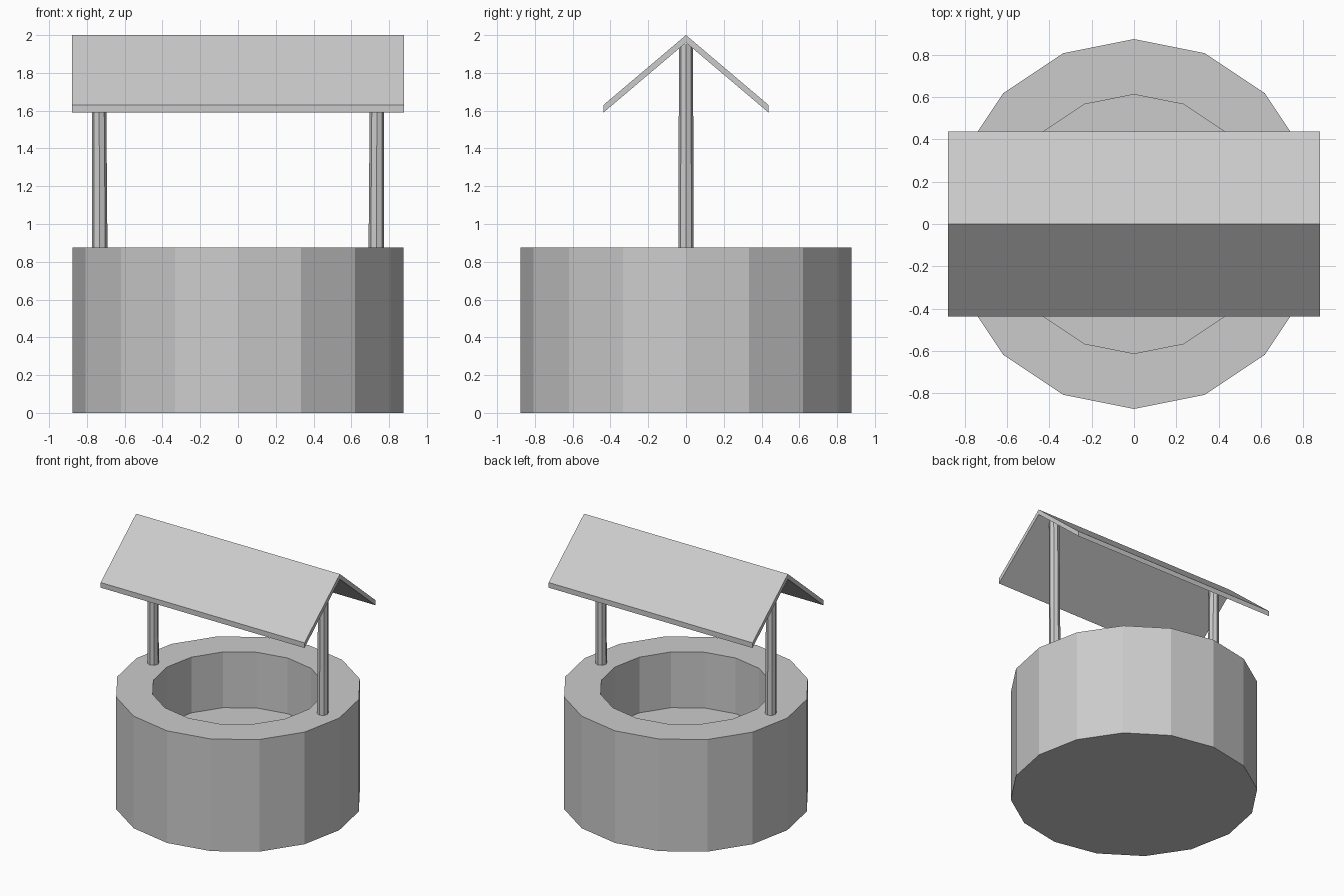
import bpy
import bmesh
from math import cos, sin, pi

cube = bpy.data.objects.get("Cube")
if cube:
    bpy.data.objects.remove(cube, do_unlink=True)

# Single plain grey
grey = bpy.data.materials.new("plain grey")
grey.use_nodes = True
grey.diffuse_color = (0.6, 0.6, 0.6, 1)
grey.node_tree.nodes["Principled BSDF"].inputs["Base Color"].default_value = (0.6, 0.6, 0.6, 1)


def finish(name, bm):
    bmesh.ops.recalc_face_normals(bm, faces=bm.faces)
    mesh = bpy.data.meshes.new(name)
    bm.to_mesh(mesh)
    bm.free()
    mesh.materials.append(grey)
    obj = bpy.data.objects.new(name, mesh)
    bpy.context.collection.objects.link(obj)
    return obj


def loft(name, rings, sides):
    """Capped stack of rings, each given as (centre x, radius, z)."""
    bm = bmesh.new()
    loops = [[bm.verts.new((x + r * cos(2 * pi * i / sides),
                            r * sin(2 * pi * i / sides), z))
              for i in range(sides)] for x, r, z in rings]
    for low, high in zip(loops, loops[1:]):
        for i in range(sides):
            j = (i + 1) % sides
            bm.faces.new((low[i], low[j], high[j], high[i]))
    bm.faces.new(loops[0])
    bm.faces.new(loops[-1])
    return finish(name, bm)


# Well: outer wall, flat rim, inner wall and raised floor
RADIUS, BORE, RIM = 0.875, 0.613, 0.875
loft("well_wall", [(0, RADIUS, 0), (0, RADIUS, RIM), (0, BORE, RIM), (0, BORE, 0.44)], 16)

# Posts, thinning slightly on the inner side towards the top
for name, side in (("left_post", 1), ("right_post", -1)):
    loft(name, [(side * 0.732, 0.041, RIM - 0.02), (side * 0.737, 0.037, 1.95)], 8)

# Roof: folded board extruded along x
profile = [(0, 2.0), (0.437, 1.63), (0.437, 1.59), (0, 1.96), (-0.437, 1.59), (-0.437, 1.63)]
bm = bmesh.new()
ends = [[bm.verts.new((x, y, z)) for y, z in profile] for x in (-0.88, 0.88)]
for i in range(6):
    j = (i + 1) % 6
    bm.faces.new((ends[0][i], ends[0][j], ends[1][j], ends[1][i]))
for end in ends:
    bm.faces.new(end[:4])
    bm.faces.new((end[0], end[3], end[4], end[5]))
finish("roof", bm)
